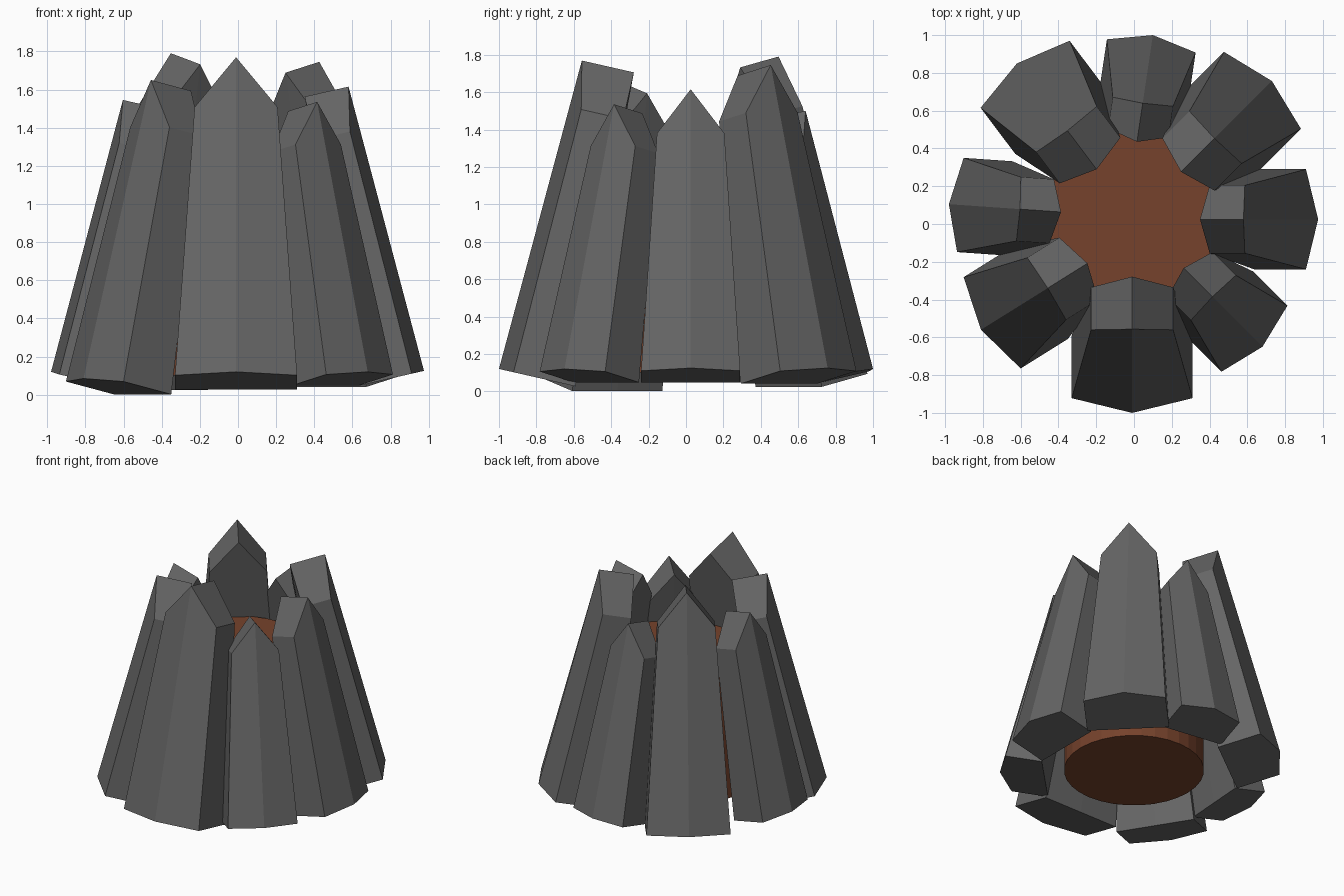
import bpy, bmesh, math
from mathutils import Matrix, Vector

if "Cube" in bpy.data.objects:
    bpy.data.objects.remove(bpy.data.objects["Cube"])

TILT = math.radians(12.8)   # inward lean of every rock
TAPER = 0.68                # top cross-section relative to the base


def material(name, rgb):
    m = bpy.data.materials.new(name)
    m.diffuse_color = (*rgb, 1)
    m.use_nodes = True
    m.node_tree.nodes["Principled BSDF"].inputs["Base Color"].default_value = m.diffuse_color
    return m


rock_mat = material("dark_rock", (0.13, 0.13, 0.13))
core_mat = material("brown_core", (0.18, 0.055, 0.025))


def rock(name, foot, yaw, width, rise):
    """Tapered five-sided shard; foot is the outermost base point."""
    w, depth, bulge = width / 2, width * 0.655, width * 0.125
    length = rise * 1.034
    # local frame: x outward, y sideways, z along the shard
    ring = [(0, 0), (-bulge, w), (-depth, w), (-depth, 0), (-depth, -w), (-bulge, -w)]
    c = -depth / 2
    bm = bmesh.new()
    low = [bm.verts.new((x, y, 0)) for x, y in ring]
    top = [bm.verts.new((c + (x - c) * TAPER, y * TAPER,
                         length if y == 0 else length - 0.155 * rise)) for x, y in ring]
    for i in range(6):
        j = (i + 1) % 6
        bm.faces.new((low[i], low[j], top[j], top[i]))
    bm.faces.new(low[::-1])
    # two roof slopes meeting at the ridge
    bm.faces.new((top[0], top[1], top[2], top[3]))
    bm.faces.new((top[3], top[4], top[5], top[0]))
    bm.transform(Matrix.Translation(Vector(foot))
                 @ Matrix.Rotation(math.radians(yaw), 4, 'Z')
                 @ Matrix.Rotation(-TILT, 4, 'Y'))
    bmesh.ops.recalc_face_normals(bm, faces=bm.faces)
    me = bpy.data.meshes.new(name)
    bm.to_mesh(me)
    bm.free()
    me.materials.append(rock_mat)
    bpy.context.collection.objects.link(bpy.data.objects.new(name, me))


# ring of leaning rocks: foot point, facing angle, base width, rise to the peak
rock("rock_front", (-0.01, -1.00, 0.12), 270, 0.64, 1.65)
rock("rock_front_right", (0.68, -0.65, 0.12), 315, 0.495, 1.415)
rock("rock_right", (0.975, 0.025, 0.125), 0, 0.53, 1.49)
rock("rock_back_right", (0.73, 0.757, 0.125), 45, 0.576, 1.62)
rock("rock_back", (0.10, 1.00, 0.12), 81.5, 0.475, 1.38)
rock("rock_back_left", (-0.62, 0.85, 0.11), 127, 0.59, 1.68)
rock("rock_left", (-0.98, 0.105, 0.12), 176, 0.50, 1.425)
rock("rock_front_left", (-0.81, -0.56, 0.085), 212, 0.57, 1.565)

# round core standing inside the ring
bpy.ops.mesh.primitive_cylinder_add(vertices=32, radius=0.49, depth=1.0, location=(0, 0, 0.6))
core = bpy.context.object
core.name = "core"
core.data.materials.append(core_mat)
